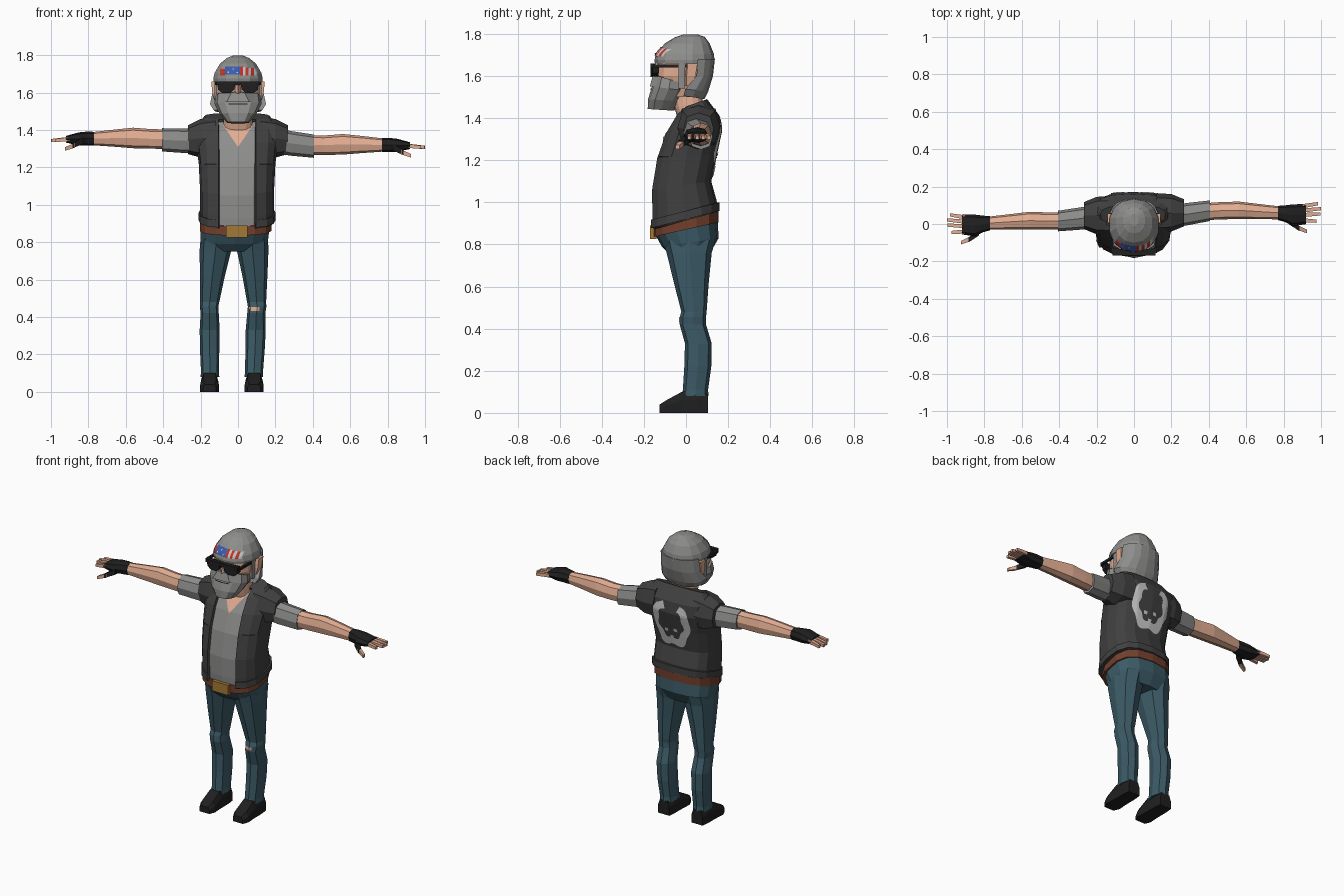
import bpy, bmesh, math
from mathutils import Vector
from mathutils.bvhtree import BVHTree

COLOURS = {
    "skin": (0.76, 0.42, 0.29), "grey": (0.27, 0.27, 0.265), "denim": (0.045, 0.105, 0.135),
    "leather": (0.052, 0.052, 0.052), "black": (0.014, 0.014, 0.014), "brown": (0.17, 0.05, 0.025),
    "gold": (0.36, 0.19, 0.035), "red": (0.52, 0.035, 0.022), "blue": (0.045, 0.11, 0.42),
    "white": (0.55, 0.55, 0.55)}
MATS = {}
for key, c in COLOURS.items():
    MATS[key] = bpy.data.materials.new(key)
    MATS[key].diffuse_color = (*c, 1)


def loft(name, rings, mat, closed=True, caps=True, thick=0):
    """Skin a list of equal-length point rings into one object."""
    bm = bmesh.new()
    vs = [[bm.verts.new(p) for p in r] for r in rings]
    n = len(vs[0])
    for a, b in zip(vs, vs[1:]):
        for j in range(n if closed else n - 1):
            k = (j + 1) % n
            bm.faces.new((a[j], a[k], b[k], b[j]))
    if caps:
        if closed:
            bm.faces.new(vs[0][::-1])
        bm.faces.new(vs[-1])
    if closed and caps:
        bmesh.ops.recalc_face_normals(bm, faces=bm.faces)
    me = bpy.data.meshes.new(name)
    bm.to_mesh(me)
    bm.free()
    me.materials.append(MATS[mat])
    ob = bpy.data.objects.new(name, me)
    bpy.context.collection.objects.link(ob)
    if thick:
        m = ob.modifiers.new("thickness", "SOLIDIFY")
        m.thickness, m.offset = thick, -1
    return ob


def section(zf, zb, w, yf, yb, cx=0.0, n=14, start=0.0, p=0.75):
    """Rounded horizontal section, tilted from front to back, open by 'start' at the front."""
    mid, h, pts = (yf + yb) / 2, (yb - yf) / 2, []
    for i in range(n):
        a = start + (2 * math.pi - 2 * start) * i / (n - 1 if start else n)
        s, c = math.sin(a), math.cos(a)
        y = mid - h * math.copysign(abs(c) ** p, c)
        pts.append((cx + w * math.copysign(abs(s) ** p, s), y,
                    zf + (zb - zf) * (y - yf) / (yb - yf)))
    return pts


def disc(c, ra, rb, axis, n=8):
    """Ring across the x or y axis."""
    pts = []
    for i in range(n):
        a = 2 * math.pi * i / n + (math.pi / 4 if n == 4 else 0)
        k = 1.08 if i % 2 and n == 8 else 1
        u, v = ra * k * math.cos(a), rb * k * math.sin(a)
        pts.append((c[0], c[1] + u, c[2] + v) if axis == "x" else (c[0] + u, c[1], c[2] + v))
    return pts


def box(name, x0, x1, y0, y1, z0, z1, mat):
    return loft(name, [[(x0, y0, z), (x1, y0, z), (x1, y1, z), (x0, y1, z)] for z in (z0, z1)], mat)


def decal(name, target, mat, f, nu, nv, front=True, lift=0.004):
    """Thin painted patch dropped onto a surface; f(u, v) gives x and z."""
    tree = BVHTree.FromPolygons([v.co for v in target.data.vertices],
                                [p.vertices[:] for p in target.data.polygons])
    d = 1 if front else -1
    rows = []
    for j in range(nv + 1):
        row = []
        for i in range(nu + 1):
            x, z = f(i / nu, j / nv)
            hit = tree.ray_cast(Vector((x, -d, z)), Vector((0, d, 0)))[0]
            row.append((x, (hit.y if hit else 0) - d * lift, z))
        rows.append(row if front else row[::-1])
    return loft(name, rows, mat, closed=False, caps=False)


def rect(x0, x1, z0, z1, lean=0.0):
    return lambda u, v: (x0 + (x1 - x0) * u + lean * v, z0 + (z1 - z0) * v)


# Torso: shirt inside an open vest
TORSO = [(0.87, 0.955, 0.198, -0.165, 0.155), (0.94, 1.01, 0.198, -0.17, 0.145),
         (1.06, 1.10, 0.198, -0.17, 0.12), (1.21, 1.23, 0.205, -0.145, 0.148),
         (1.33, 1.34, 0.22, -0.10, 0.172), (1.42, 1.41, 0.22, -0.045, 0.16),
         (1.455, 1.49, 0.175, 0.0, 0.10)]


def vest_ring(zf, zb, w, yf, yb):
    return section(zf, zb, w, yf, yb, -0.005, 15, math.asin((0.1 / w) ** (1 / 0.75)))


vest = loft("vest", [vest_ring(*t) for t in TORSO], "leather", closed=False, thick=0.015)
shirt = loft("shirt", [section(a - 0.012, b - 0.012, w - 0.022, f + 0.014, k - 0.02, -0.005, 16)
                       for a, b, w, f, k in TORSO], "grey")
loft("vest_hem", [vest_ring(z - 0.01, z + 0.075, 0.206, -0.175, 0.16) for z in (0.885, 0.925)],
     "leather", closed=False, caps=False, thick=0.012)
decal("neck_opening", shirt, "skin", lambda u, v: ((u - 0.5) * 0.17 * (v + 0.01), 1.31 + 0.125 * v), 6, 8)
for s, side in ((-1, "left"), (1, "right")):
    decal("chest_seam_" + side, vest, "black",
          rect(min(s * 0.115, s * 0.18), max(s * 0.115, s * 0.18), 1.212, 1.22), 5, 1)


# Back patch: plain broken ring with a few specks
def patch(u, v):
    a = math.radians(-55 + 300 * u)
    r = 0.66 + 0.05 * math.sin(7 * a) + (0.34 - 0.05 * math.sin(5 * a)) * v
    return -0.13 * r * math.cos(a), 1.275 - 0.16 * r * math.sin(a)


decal("back_patch", vest, "white", lambda u, v: patch(u, 1 - v), 48, 3, front=False, lift=0.005)
for i, (x, z) in enumerate(((-0.03, 1.22), (0.035, 1.21), (0.0, 1.17))):
    decal("patch_speck_%d" % i, vest, "white", rect(x - 0.012, x + 0.012, z, z + 0.02), 2, 2, False, 0.005)

# Belt, buckle and hips
loft("belt", [section(z, z + 0.07, 0.195, -0.158, 0.155, -0.013) for z in (0.835, 0.885)], "brown")
box("buckle", -0.065, 0.05, -0.172, -0.14, 0.825, 0.89, "gold")
loft("hips", [section(0.75, 0.76, 0.165, -0.075, 0.115, -0.02),
              section(0.79, 0.83, 0.183, -0.115, 0.155, -0.02),
              section(0.85, 0.92, 0.188, -0.148, 0.15, -0.016)], "denim")

# Legs and shoes: z, outer x, inner x, front y, back y
LEG = [(0.08, -0.2, -0.1, -0.02, 0.107), (0.11, -0.198, -0.102, -0.015, 0.105),
       (0.22, -0.203, -0.1, -0.008, 0.12), (0.33, -0.205, -0.098, -0.005, 0.122),
       (0.42, -0.2, -0.103, -0.03, 0.095), (0.455, -0.204, -0.105, -0.03, 0.095),
       (0.48, -0.202, -0.1, -0.022, 0.098), (0.62, -0.204, -0.07, -0.058, 0.108),
       (0.76, -0.205, -0.035, -0.092, 0.122), (0.82, -0.2, -0.03, -0.11, 0.14)]
for side in ("left", "right"):
    rings = []
    for z, xo, xi, yf, yb in LEG:
        cx = (xo + xi) / 2
        if side == "right":
            cx = -2 * (0.02 + 0.014 * (1 - z / 0.82)) - cx
        rings.append(section(z, z, (xi - xo) / 2, yf, yb, cx, 8, p=0.8))
    leg = loft("leg_" + side, rings, "denim")
    fx = -0.152 if side == "left" else 0.086
    shoe = [(0.105, 0.04, 0.085), (0.06, 0.045, 0.105), (-0.02, 0.046, 0.1),
            (-0.09, 0.05, 0.062), (-0.125, 0.035, 0.04)]
    loft("shoe_" + side, [[(fx - w, y, 0), (fx + w, y, 0), (fx + w, y, h * 0.6), (fx + w * 0.7, y, h),
                           (fx - w * 0.7, y, h), (fx - w, y, h * 0.6)] for y, w, h in shoe], "black")
decal("knee_tear", leg, "skin", rect(0.06, 0.115, 0.432, 0.452), 8, 2)


# Arms: the right one sits slightly lower and further back
def arm(s, x, y, z, ry, rz):
    t = min(max((x - 0.2) / 0.2, 0), 1) if s > 0 else 0
    return disc((s * x, y + 0.055 * t, z - 0.034 * t), ry, rz, "x")


def finger(name, s, a, b, r, mat="skin"):
    dy, dz = (0.06, -0.036) if s > 0 else (0, 0)
    loft(name, [disc((s * x, y + dy, z + dz), q, q, "x", 4) for (x, y, z), q in ((a, r), (b, r * 0.75))], mat)


for s, side in ((-1, "left"), (1, "right")):
    y0 = 0.045 if s < 0 else 0.06
    loft("vest_shoulder_" + side, [disc((s * 0.12, y0, 1.36), 0.105, 0.11, "x"),
                                   disc((s * 0.20, y0, 1.355), 0.1, 0.103, "x"),
                                   disc((s * 0.268, y0, 1.348), 0.072, 0.077, "x")], "leather")
    loft("sleeve_" + side, [arm(s, 0.2, 0.04, 1.345, 0.06, 0.068), arm(s, 0.28, 0.03, 1.342, 0.06, 0.066),
                            arm(s, 0.405, 0.016, 1.347, 0.055, 0.062)], "grey")
    loft("arm_" + side, [arm(s, *t) for t in (
        (0.38, 0.016, 1.35, 0.046, 0.053), (0.46, 0.016, 1.352, 0.046, 0.052),
        (0.56, 0.018, 1.357, 0.047, 0.055), (0.66, 0.012, 1.356, 0.041, 0.046),
        (0.79, 0.004, 1.353, 0.034, 0.034))], "skin")
    loft("glove_" + side, [arm(s, *t) for t in (
        (0.77, 0.004, 1.353, 0.038, 0.037), (0.81, 0.0, 1.354, 0.045, 0.037),
        (0.85, -0.008, 1.352, 0.058, 0.035), (0.92, -0.002, 1.35, 0.054, 0.018))], "black")
    for i, (ya, xb, yb) in enumerate(((0.035, 0.985, 0.049), (0.012, 1.0, 0.022),
                                      (-0.012, 0.997, -0.006), (-0.04, 0.975, -0.045))):
        finger("finger_%d_%s" % (i, side), s, (0.9, ya, 1.352), (xb, yb, 1.343), 0.016)
    finger("thumb_glove_" + side, s, (0.83, -0.045, 1.342), (0.885, -0.085, 1.315), 0.025, "black")
    finger("thumb_" + side, s, (0.872, -0.078, 1.318), (0.925, -0.1, 1.298), 0.018)

# Head and neck
loft("neck", [section(1.38, 1.41, 0.08, -0.035, 0.09), section(1.45, 1.48, 0.078, -0.055, 0.08),
              section(1.57, 1.57, 0.07, -0.08, 0.06)], "skin")
loft("head", [section(1.5, 1.5, 0.09, -0.1, 0.07), section(1.6, 1.6, 0.118, -0.14, 0.08),
              section(1.69, 1.69, 0.118, -0.132, 0.09)], "skin")
cap = loft("hair_top", [section(z, z, w, f, b, 0, 14, p=0.9) for z, w, f, b in (
    (1.66, 0.134, -0.148, 0.136), (1.675, 0.135, -0.15, 0.136), (1.705, 0.128, -0.142, 0.132),
    (1.755, 0.098, -0.10, 0.112), (1.785, 0.06, -0.05, 0.09), (1.798, 0.025, -0.01, 0.055))], "grey")
loft("hair_back", [section(zf, zb, w, -0.1, b, 0, 9, math.radians(a), 0.85) for zf, zb, w, b, a in (
    (1.52, 1.49, 0.13, 0.088, 88), (1.55, 1.525, 0.15, 0.105, 88),
    (1.60, 1.60, 0.14, 0.128, 105), (1.68, 1.68, 0.134, 0.137, 105))], "grey")
loft("beard", [section(zf, zb, w, f, b, 0, 12, p=0.85) for zf, zb, w, f, b in (
    (1.443, 1.435, 0.06, -0.182, -0.055), (1.49, 1.48, 0.098, -0.18, -0.03),
    (1.55, 1.53, 0.126, -0.162, 0.0), (1.605, 1.56, 0.12, -0.148, 0.0))], "grey")
loft("moustache", [[(-0.085, -0.135, z), (-w, y, z), (w, y, z), (0.085, -0.135, z)]
                   for z, w, y in ((1.55, 0.06, -0.172), (1.6, 0.035, -0.158))], "grey")
decal("mouth", bpy.data.objects["beard"], "black", rect(-0.05, 0.05, 1.536, 1.541), 6, 1)
loft("nose", [[(-w, -0.13, z), (0, y, z), (w, -0.13, z)]
              for z, w, y in ((1.596, 0.024, -0.172), (1.65, 0.012, -0.155))], "skin")

# Sunglasses, ears and sideburns
box("glasses_bar", -0.115, 0.115, -0.168, -0.145, 1.64, 1.66, "black")
for s, side in ((-1, "left"), (1, "right")):
    lens = ((0.012, 1.655), (0.112, 1.655), (0.106, 1.615), (0.085, 1.598), (0.04, 1.598), (0.02, 1.615))
    loft("lens_" + side, [[(s * x, y + x * 0.1, z) for x, z in lens] for y in (-0.17, -0.14)], "black")
    box("temple_" + side, s * 0.112, s * 0.124, -0.155, 0.01, 1.64, 1.655, "black")
    loft("ear_" + side, [[(s * 0.11, a, z), (s * x, a + 0.008, z), (s * x, b, z), (s * 0.11, b, z)]
                         for z, x, a, b in ((1.555, 0.125, -0.005, 0.025), (1.6, 0.138, -0.005, 0.045),
                                            (1.66, 0.143, 0.0, 0.055))], "skin")
    box("sideburn_" + side, s * 0.1, s * 0.125, -0.035, -0.005, 1.54, 1.67, "grey")

# Striped headband on the front of the hair
decal("band_blue", cap, "blue", rect(-0.07, 0.012, 1.695, 1.738), 8, 4, lift=0.005)
decal("band_red_end", cap, "red", rect(-0.095, -0.07, 1.69, 1.725), 3, 4, lift=0.005)
for i in range(6):
    x = 0.012 + 0.0145 * i
    decal("band_stripe_%d" % i, cap, "white" if i % 2 else "red",
          rect(x, x + 0.0145, 1.692, 1.738 - 0.002 * i), 2, 4, lift=0.005)
for i, (x, z) in enumerate(((-0.055, 1.705), (-0.03, 1.722), (-0.008, 1.703))):
    decal("band_dot_%d" % i, cap, "white", rect(x, x + 0.008, z, z + 0.007), 1, 1, lift=0.008)
